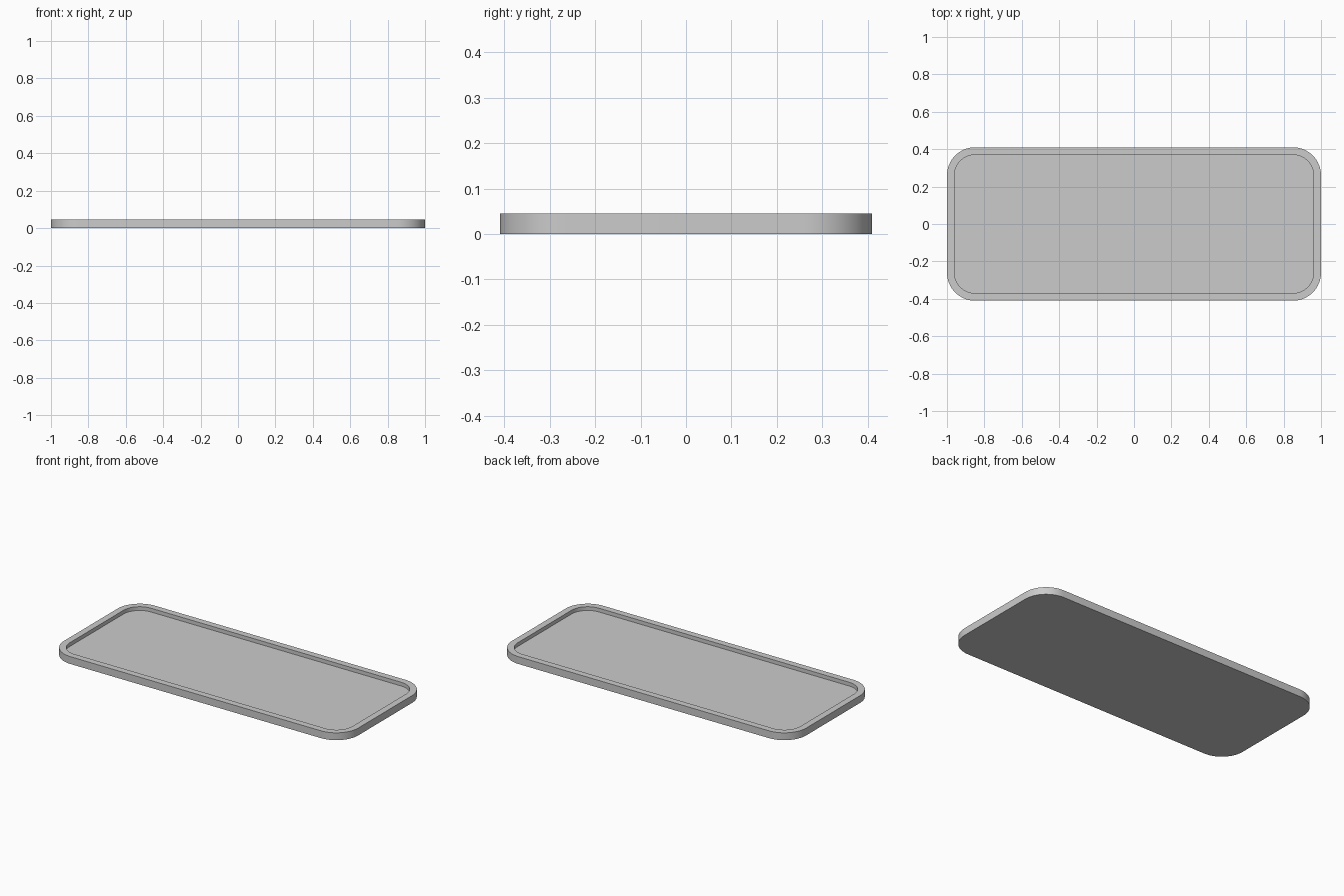
import bpy, bmesh, math

if "Cube" in bpy.data.objects:
    bpy.data.objects.remove(bpy.data.objects["Cube"])

HALF_X, HALF_Y, HEIGHT = 1.0, 0.41, 0.045
RADIUS, RIM, FLOOR_Z = 0.15, 0.04, 0.022
SEGMENTS = 16


def rounded_loop(bm, inset, z):
    """Ring of vertices around a rounded rectangle."""
    r = RADIUS - inset
    cx, cy = HALF_X - RADIUS, HALF_Y - RADIUS
    ring = []
    for i, (sx, sy) in enumerate([(1, 1), (-1, 1), (-1, -1), (1, -1)]):
        for s in range(SEGMENTS + 1):
            a = math.pi / 2 * (i + s / SEGMENTS)
            ring.append(bm.verts.new((sx * cx + r * math.cos(a),
                                      sy * cy + r * math.sin(a), z)))
    return ring


def bridge(bm, lower, upper):
    n = len(lower)
    for i in range(n):
        j = (i + 1) % n
        bm.faces.new((lower[i], lower[j], upper[j], upper[i]))


# Tray: outer wall, flat rim, inner wall and recessed floor
bm = bmesh.new()
loops = [rounded_loop(bm, inset, z) for inset, z in
         [(0, 0), (0, HEIGHT), (RIM, HEIGHT), (RIM, FLOOR_Z)]]
for a, b in zip(loops, loops[1:]):
    bridge(bm, a, b)
bm.faces.new(loops[0][::-1])
bm.faces.new(loops[-1])
bmesh.ops.recalc_face_normals(bm, faces=bm.faces)

mesh = bpy.data.meshes.new("tray")
bm.to_mesh(mesh)
bm.free()
tray = bpy.data.objects.new("tray", mesh)
bpy.context.collection.objects.link(tray)

# Smooth corners, crisp rim edges
bpy.context.view_layer.objects.active = tray
tray.select_set(True)
bpy.ops.object.shade_smooth_by_angle(angle=math.radians(30))
